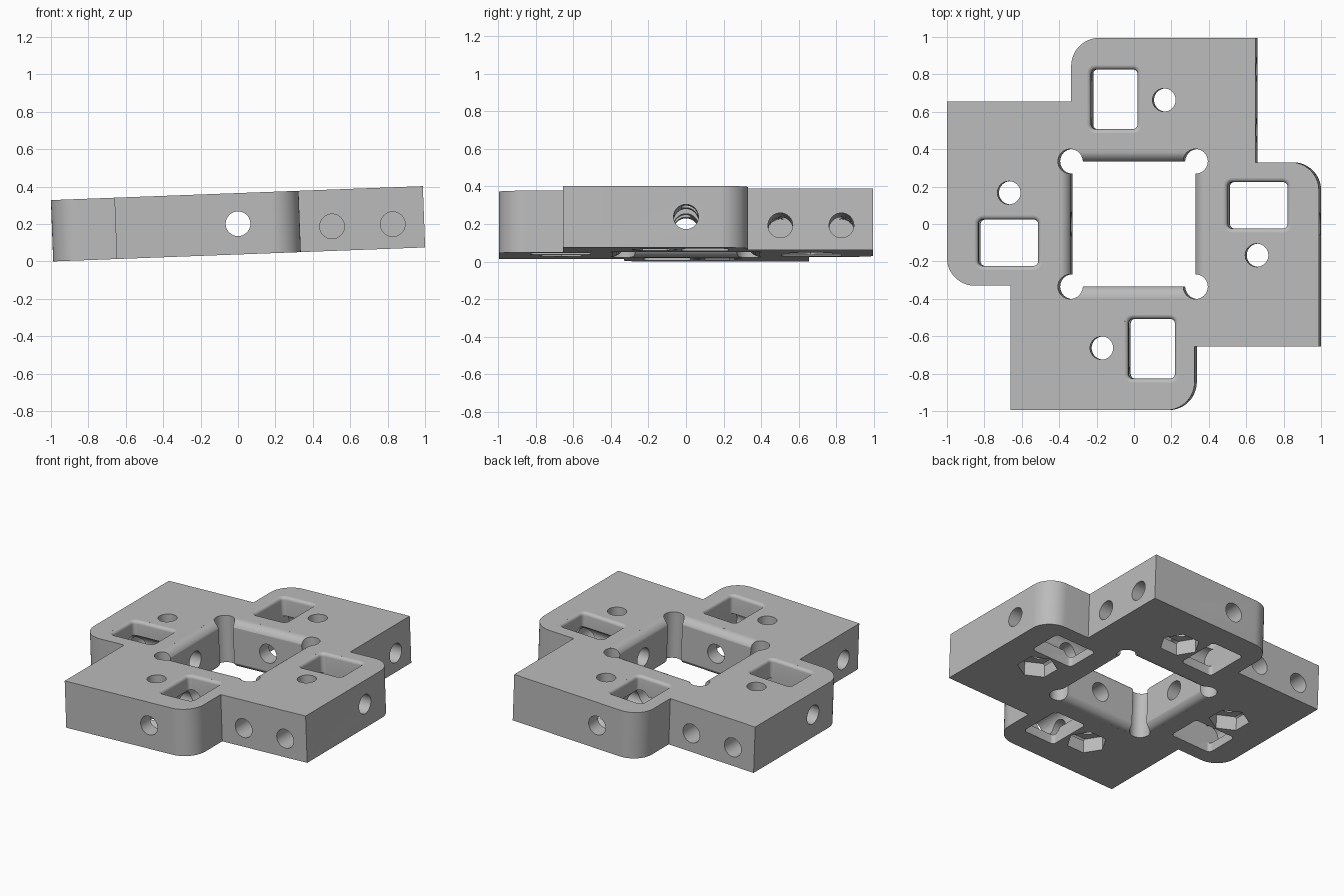
import bpy
import bmesh
from math import sin, cos, pi, radians, sqrt
from mathutils import Matrix, Vector

cube = bpy.data.objects.get("Cube")
if cube:
    bpy.data.objects.remove(cube, do_unlink=True)

HALF = 0.164         # half the plate thickness
OUT, STEP, ARM = 0.995, 0.655, 0.33
HOLE = 0.066
TILT = radians(-2.15)

grey = bpy.data.materials.new("plain grey")
grey.use_nodes = True
grey.diffuse_color = (0.5, 0.5, 0.5, 1)
grey.node_tree.nodes["Principled BSDF"].inputs["Base Color"].default_value = (0.5, 0.5, 0.5, 1)


def loft(name, layers):
    """Solid through stacked outlines, given as (z, points)."""
    bm = bmesh.new()
    rings = [[bm.verts.new((x, y, z)) for x, y in pts] for z, pts in layers]
    n = len(rings[0])
    for low, high in zip(rings, rings[1:]):
        for i in range(n):
            j = (i + 1) % n
            bm.faces.new((low[i], low[j], high[j], high[i]))
    bm.faces.new(rings[0])
    bm.faces.new(rings[-1])
    bmesh.ops.recalc_face_normals(bm, faces=bm.faces)
    mesh = bpy.data.meshes.new(name)
    bm.to_mesh(mesh)
    bm.free()
    obj = bpy.data.objects.new(name, mesh)
    bpy.context.collection.objects.link(obj)
    return obj


def circle(r, n=40, centre=(0, 0)):
    return [(centre[0] + r * cos(2 * pi * i / n), centre[1] + r * sin(2 * pi * i / n))
            for i in range(n)]


def rounded_rect(hx, hy, r, steps=6):
    pts = []
    for q, (sx, sy) in enumerate(((1, 1), (-1, 1), (-1, -1), (1, -1))):
        for i in range(steps + 1):
            a = (q + i / steps) * pi / 2
            pts.append((sx * (hx - r) + r * cos(a), sy * (hy - r) + r * sin(a)))
    return pts


def fillet(r, steps=8):
    """(z, growth) pairs for a rounded rim that meets the top face."""
    pairs = []
    for i in range(steps + 1):
        a = i / steps * pi / 2 * 0.97
        pairs.append((HALF - r + r * sin(a), r - r * cos(a)))
    return pairs + [(HALF + 0.02, r)]


def turn(q):
    return Matrix.Rotation(-q * pi / 2, 4, "Z")


# Pinwheel plate: one arm repeated four times
outline = []
R = 0.15
for q in range(4):
    arm = [(-ARM, STEP)]
    for i in range(17):
        a = pi - i / 16 * pi / 2
        arm.append((-ARM + R + R * cos(a), OUT - R + R * sin(a)))
    arm.append((STEP, OUT))
    outline += [(turn(q) @ Vector((x, y, 0))).to_2d() for x, y in arm]
plate = loft("pinwheel_plate", [(-HALF, outline), (HALF, outline)])
plate.data.materials.append(grey)


def cut(cutter, matrix=Matrix()):
    cutter.data.transform(matrix)
    cutter.hide_render = True
    mod = plate.modifiers.new("cut", "BOOLEAN")
    mod.operation = "DIFFERENCE"
    mod.solver = "EXACT"
    mod.object = cutter
    bpy.context.view_layer.objects.active = plate
    bpy.ops.object.modifier_apply(modifier=mod.name)
    bpy.data.objects.remove(cutter, do_unlink=True)


def drill(r, start, end, sides=40):
    """Round or many-sided hole between two points, with its matrix."""
    start, end = Vector(start), Vector(end)
    way = end - start
    ring = circle(r, sides)
    spin = way.to_track_quat("Z", "Y").to_matrix().to_4x4()
    return loft("drill", [(0, ring), (way.length, ring)]), Matrix.Translation(start) @ spin


# Central window with rounded rims, then relief holes in its corners
rim = fillet(0.065)
both = [(-z, g) for z, g in reversed(rim)] + rim
for q in range(2):
    window = loft("window", [(z, [(-0.335, -ARM - g), (0.335, -ARM - g),
                                  (0.335, ARM + g), (-0.335, ARM + g)]) for z, g in both])
    cut(window, turn(q))
for q in range(4):
    obj, m = drill(HOLE, (0.335, 0.335, -0.3), (0.335, 0.335, 0.3))
    cut(obj, turn(q) @ m)

for q in range(4):
    # Square pocket with a softened top rim
    layers = [(-0.3, 0)] + fillet(0.022, 5)
    pocket = loft("pocket", [(z, rounded_rect(0.124 + g, 0.16 + g, 0.025 + g))
                             for z, g in layers])
    cut(pocket, turn(q) @ Matrix.Translation((-0.1, 0.667, 0)))
    # Bolt hole with hexagonal nut recess underneath
    x, y = 0.167, 0.663
    obj, m = drill(0.062, (x, y, -0.3), (x, y, 0.3))
    cut(obj, turn(q) @ m)
    nut = loft("nut_recess", [(-0.3, circle(0.13, 6)), (-HALF + 0.1, circle(0.13, 6))])
    cut(nut, turn(q) @ Matrix.Translation((x, y, 0)))
    # Pair of side bores along the pocket edges
    for y in (0.502, 0.827):
        obj, m = drill(HOLE, (0.8, y, -0.033), (-0.225, y, -0.033))
        cut(obj, turn(q) @ m)

# Long bores straight through opposite arms
for q in range(2):
    obj, m = drill(HOLE, (0, -1.2, 0), (0, 1.2, 0))
    cut(obj, turn(q) @ m)

# Tilt, set on the ground and shade
plate.data.transform(Matrix.Rotation(TILT, 4, "Y"))
lowest = min(v.co.z for v in plate.data.vertices)
plate.data.transform(Matrix.Translation((0, 0, -lowest)))
bpy.ops.object.select_all(action="DESELECT")
plate.select_set(True)
bpy.context.view_layer.objects.active = plate
bpy.ops.object.shade_smooth_by_angle(angle=radians(30))
